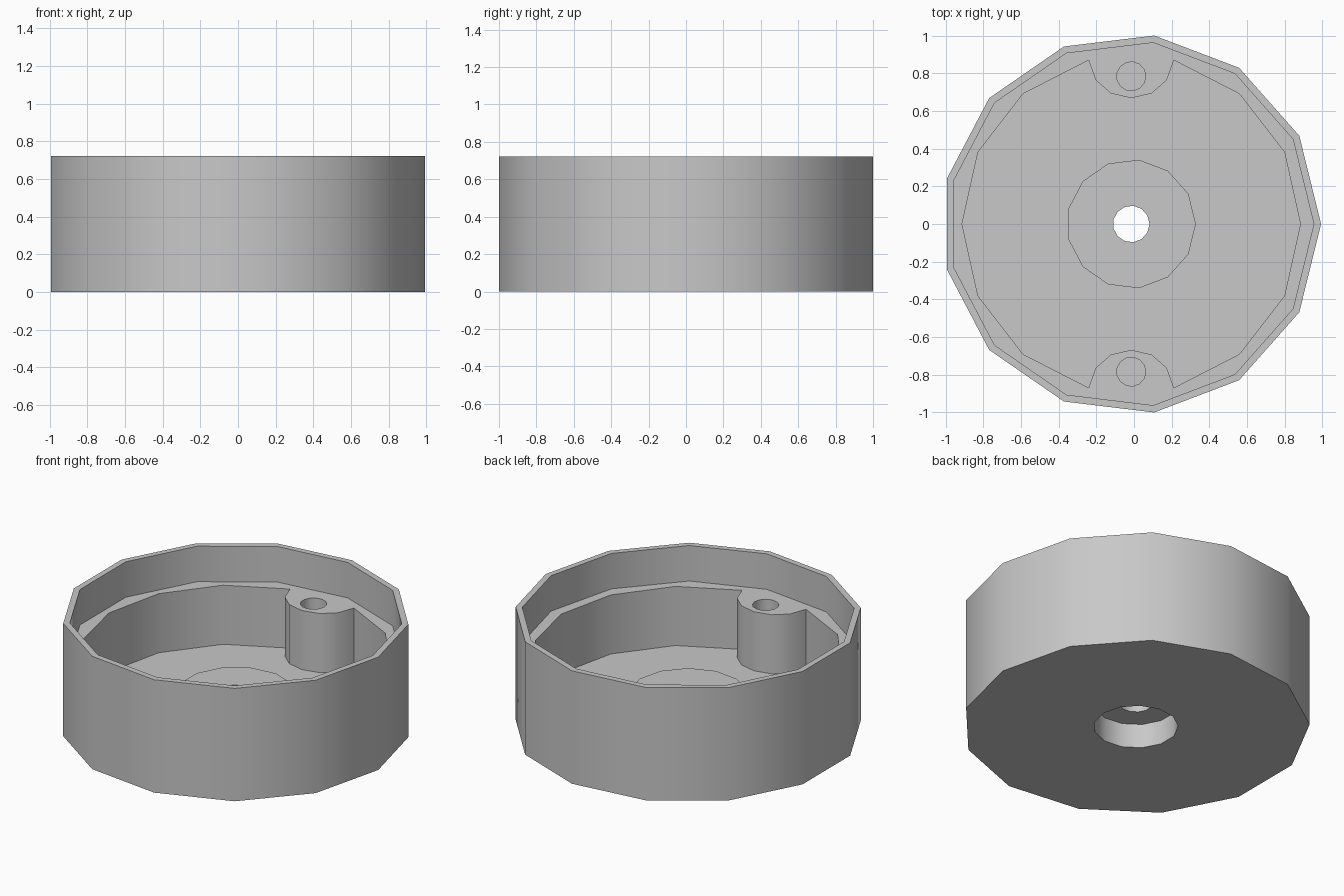
import bpy
import bmesh
from math import sin, cos, pi, radians

if "Cube" in bpy.data.objects:
    bpy.data.objects.remove(bpy.data.objects["Cube"])

CX = -0.0147          # axis of the round housing
HEIGHT, LEDGE, FLOOR = 0.722, 0.495, 0.117
HUB_TOP, RECESS = 0.23, 0.155
BOSS_Y = 0.784

grey = bpy.data.materials.new("plain grey")
grey.use_nodes = True
colour = (0.58, 0.58, 0.58, 1)
grey.diffuse_color = colour
grey.node_tree.nodes["Principled BSDF"].inputs["Base Color"].default_value = colour


def ring(radius, y=0, sides=13):
    return [(radius * cos(2 * pi * i / sides), y + radius * sin(2 * pi * i / sides))
            for i in range(sides)]


def prism(name, profile, bottom, top):
    """Extrude a closed outline between two heights."""
    bm = bmesh.new()
    face = bm.faces.new([bm.verts.new((CX + x, y, bottom)) for x, y in profile])
    up = bmesh.ops.extrude_face_region(bm, geom=[face])["geom"]
    bmesh.ops.translate(bm, vec=(0, 0, top - bottom),
                        verts=[v for v in up if isinstance(v, bmesh.types.BMVert)])
    bmesh.ops.recalc_face_normals(bm, faces=bm.faces)
    mesh = bpy.data.meshes.new(name)
    bm.to_mesh(mesh)
    bm.free()
    mesh.materials.append(grey)
    obj = bpy.data.objects.new(name, mesh)
    bpy.context.collection.objects.link(obj)
    return obj


def combine(target, tool, operation):
    mod = target.modifiers.new(tool.name, "BOOLEAN")
    mod.operation, mod.object, mod.solver = operation, tool, "EXACT"
    bpy.context.view_layer.objects.active = target
    bpy.ops.object.modifier_apply(modifier=mod.name)
    bpy.data.objects.remove(tool)


# Outer wall with the thin lip recess
housing = prism("housing", ring(1.0073), 0, HEIGHT)
combine(housing, prism("lip_recess", ring(0.969), LEDGE, 1), "DIFFERENCE")

# Cavity outline: two side arcs pinched by a rounded screw boss at each end
step = radians(75.4) / 3
right = [(0.898 * cos(i * step), 0.898 * sin(i * step)) for i in range(-3, 4)]
boss = [(0.188, 0.763), (0.108, 0.693), (0, 0.668), (-0.108, 0.693), (-0.188, 0.763)]
half = right + boss
outline = half + [(-x, -y) for x, y in half]
combine(housing, prism("cavity", outline, FLOOR, 1), "DIFFERENCE")

# Raised hub, recess underneath and the central through hole
combine(housing, prism("hub", ring(0.343), FLOOR / 2, HUB_TOP), "UNION")
combine(housing, prism("under_recess", ring(0.245), -0.1, RECESS), "DIFFERENCE")
combine(housing, prism("centre_hole", ring(0.097), -0.1, 1), "DIFFERENCE")

# Screw holes in the bosses
for side in (-1, 1):
    combine(housing, prism("screw_hole", ring(0.077, side * BOSS_Y), FLOOR, 1), "DIFFERENCE")

bpy.ops.object.select_all(action="DESELECT")
housing.select_set(True)
bpy.context.view_layer.objects.active = housing
bpy.ops.object.shade_smooth_by_angle(angle=radians(35))
